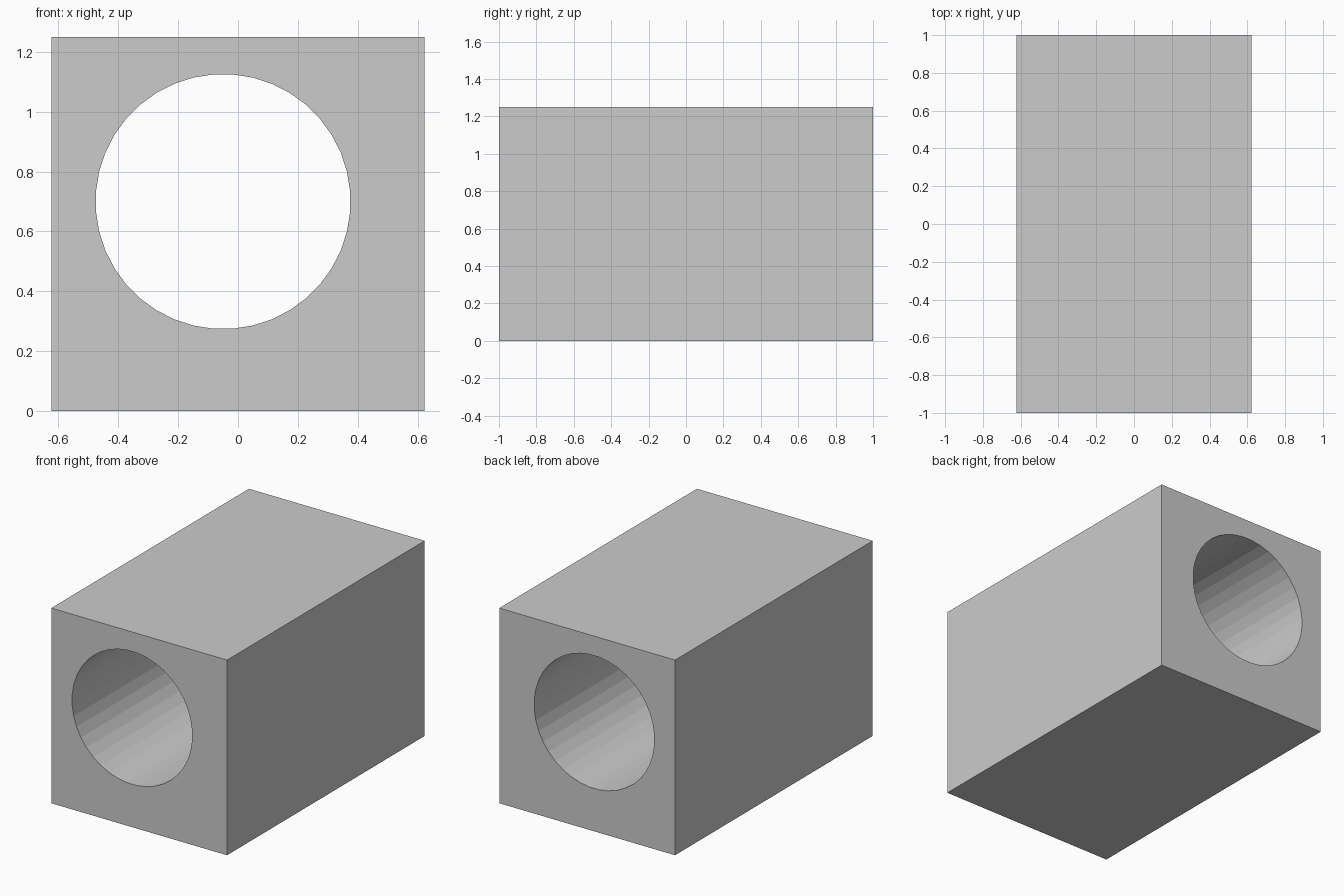
import bpy, bmesh
from math import cos, sin, tau

if "Cube" in bpy.data.objects:
    bpy.data.objects.remove(bpy.data.objects["Cube"])

WIDTH, HEIGHT, LENGTH = 1.245, 1.25, 2.0
BORE_X, BORE_Z, BORE_R, SIDES = -0.05, 0.70, 0.426, 40


def add_loop(bm, points):
    """Closed loop of edges on the front plane."""
    verts = [bm.verts.new((x, -LENGTH / 2, z)) for x, z in points]
    return [bm.edges.new((v, verts[(i + 1) % len(verts)])) for i, v in enumerate(verts)]


# Front profile: rectangle with an off-centre round opening
w = WIDTH / 2
outline = [(-w, 0), (w, 0), (w, HEIGHT), (-w, HEIGHT)]
angles = [(i + 0.5) * tau / SIDES for i in range(SIDES)]
bore = [(BORE_X + BORE_R * cos(a), BORE_Z + BORE_R * sin(a)) for a in angles]

bm = bmesh.new()
edges = add_loop(bm, outline) + add_loop(bm, bore)
bmesh.ops.triangle_fill(bm, edges=edges, use_beauty=True, normal=(0, -1, 0))

# Extrude the profile through to the back, keeping the front face
result = bmesh.ops.extrude_face_region(bm, geom=bm.faces[:], use_keep_orig=True)
back = [g for g in result["geom"] if isinstance(g, bmesh.types.BMVert)]
bmesh.ops.translate(bm, verts=back, vec=(0, LENGTH, 0))
bmesh.ops.recalc_face_normals(bm, faces=bm.faces[:])

mesh = bpy.data.meshes.new("bored_block")
bm.to_mesh(mesh)
bm.free()
block = bpy.data.objects.new("bored_block", mesh)
bpy.context.collection.objects.link(block)
